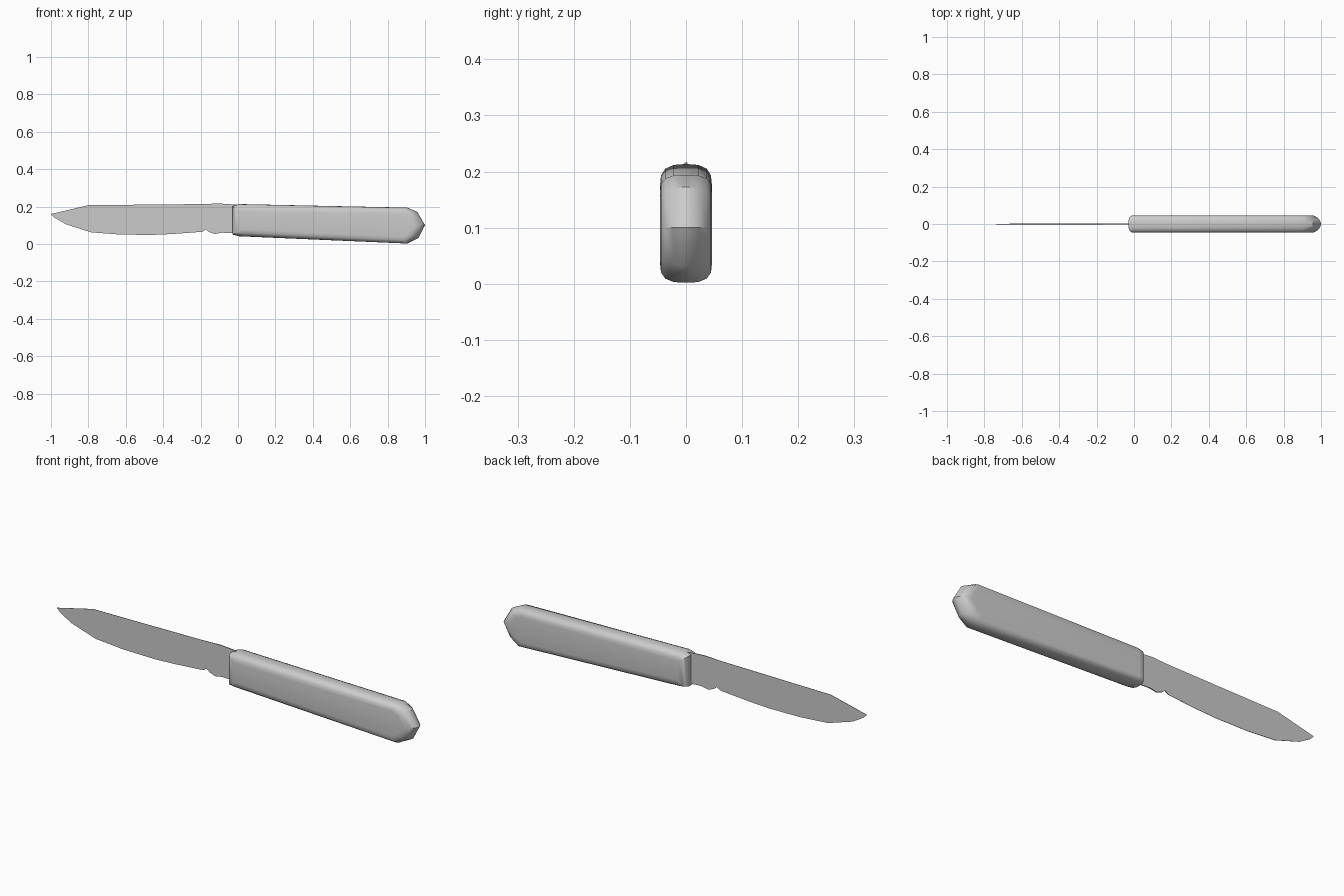
import bpy

if "Cube" in bpy.data.objects:
    bpy.data.objects.remove(bpy.data.objects["Cube"])


def layered_solid(name, layers):
    """Skin a stack of matching outlines and cap both ends."""
    n = len(layers[0])
    verts = [p for ring in layers for p in ring]
    faces = [list(range(n))[::-1],
             list(range((len(layers) - 1) * n, len(layers) * n))]
    for k in range(len(layers) - 1):
        for i in range(n):
            j = (i + 1) % n
            faces.append([k * n + i, k * n + j, (k + 1) * n + j, (k + 1) * n + i])
    mesh = bpy.data.meshes.new(name)
    mesh.from_pydata(verts, [], faces)
    obj = bpy.data.objects.new(name, mesh)
    bpy.context.collection.objects.link(obj)
    bpy.ops.object.select_all(action='DESELECT')
    obj.select_set(True)
    bpy.context.view_layer.objects.active = obj
    # consistent outward normals
    bpy.ops.object.mode_set(mode='EDIT')
    bpy.ops.mesh.select_all(action='SELECT')
    bpy.ops.mesh.normals_make_consistent(inside=False)
    bpy.ops.object.mode_set(mode='OBJECT')
    return obj


# handle: outer silhouette and the smaller outline of its flat side
outer = [(-.03, .05), (-.03, .202), (.005, .213), (.905, .194), (.958, .172),
         (1.0, .1), (.965, .032), (.905, .002), (.005, .041)]
inner = [(-.012, .058), (-.012, .188), (.01, .193), (.89, .178), (.925, .16),
         (.962, .1), (.925, .045), (.89, .02), (.01, .06)]


def handle_ring(y, t):
    ring = []
    for (ax, az), (bx, bz) in zip(outer, inner):
        s = t ** .55 if ax > .95 else t      # rounder butt end
        ring.append((ax + (bx - ax) * s, y, az + (bz - az) * s))
    return ring


half = [(.006, 0), (.022, .06), (.037, .4), (.0445, 1), (.0465, 2)]
steps = [(-y, t) for y, t in reversed(half)] + half
handle = layered_solid("handle", [handle_ring(y, t) for y, t in steps])
bpy.ops.object.shade_smooth_by_angle(angle=0.6)

# blade: thin plate with a choil notch, thicker near the handle
profile = [(-1, .16), (-.8, .207), (-.2, .213), (-.1, .216), (.02, .208),
           (.02, .052), (-.04, .058), (-.085, .06), (-.125, .053),
           (-.155, .064), (-.172, .078), (-.19, .065), (-.35, .053),
           (-.46, .048), (-.63, .05), (-.785, .062), (-.92, .105), (-.98, .14)]


def blade_ring(side):
    return [(x, side * (.0025 if x > -.18 else .0008), z) for x, z in profile]


blade = layered_solid("blade", [blade_ring(-1), blade_ring(1)])
